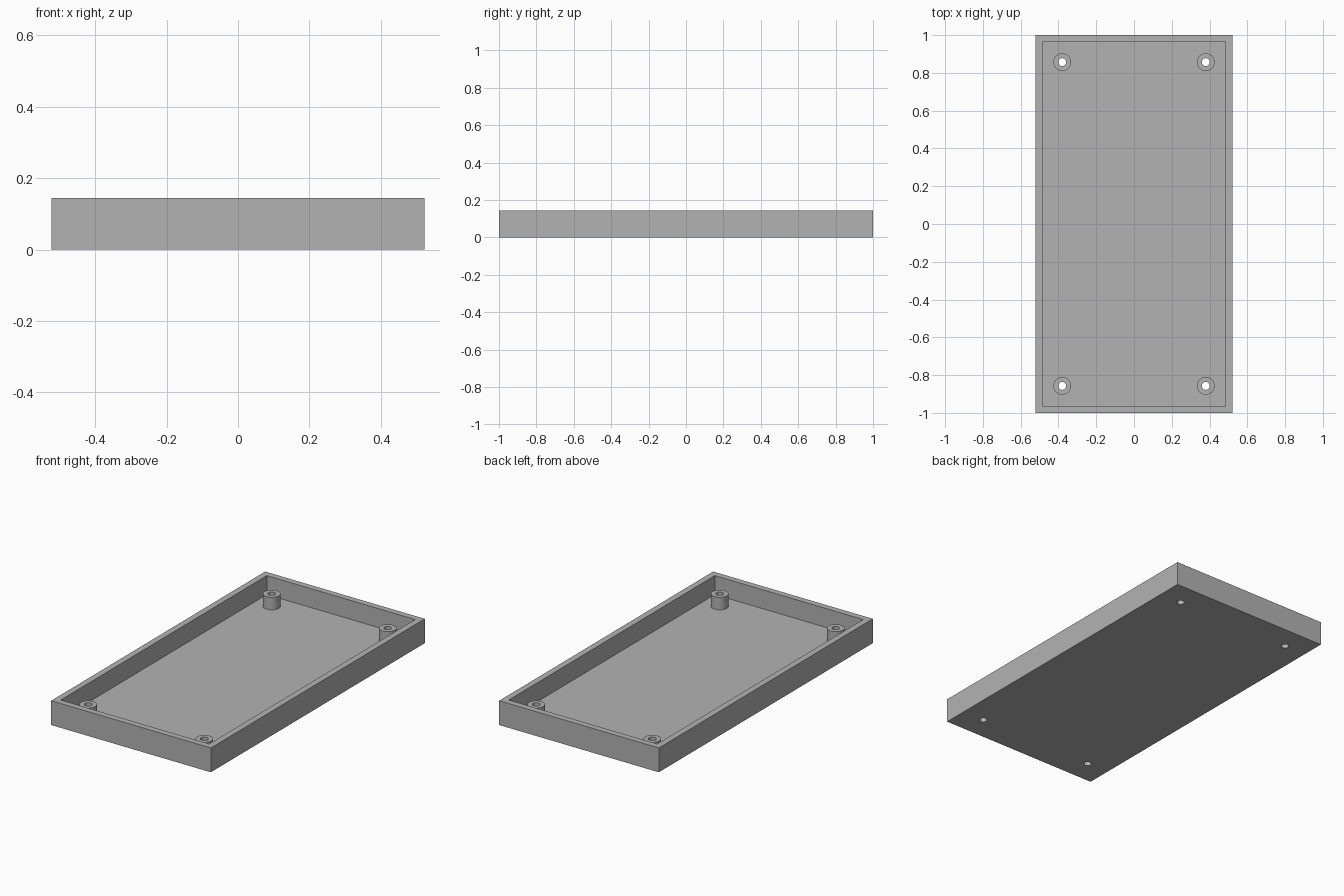
import bpy
import bmesh
from mathutils import Matrix

if "Cube" in bpy.data.objects:
    bpy.data.objects.remove(bpy.data.objects["Cube"], do_unlink=True)

WIDTH, LENGTH, HEIGHT = 1.045, 2.0, 0.144
WALL, FLOOR = 0.037, 0.032
POST_X, POST_Y, POST_TOP = 0.38, 0.857, 0.106
POST_R, HOLE_R = 0.047, 0.021
POSTS = [(x, y) for x in (-POST_X, POST_X) for y in (-POST_Y, POST_Y)]

grey = bpy.data.materials.new("plain grey")
grey.use_nodes = True
colour = (0.45, 0.45, 0.45, 1)
grey.diffuse_color = colour
grey.node_tree.nodes["Principled BSDF"].inputs["Base Color"].default_value = colour


def make_object(name, bm):
    mesh = bpy.data.meshes.new(name)
    bm.to_mesh(mesh)
    bm.free()
    mesh.materials.append(grey)
    obj = bpy.data.objects.new(name, mesh)
    bpy.context.collection.objects.link(obj)
    return obj


def add_box(bm, sx, sy, z0, z1):
    place = Matrix.Translation((0, 0, (z0 + z1) / 2)) @ Matrix.Diagonal((sx, sy, z1 - z0, 1))
    bmesh.ops.create_cube(bm, size=1, matrix=place)


def add_cylinder(bm, x, y, r, z0, z1):
    bmesh.ops.create_cone(bm, cap_ends=True, segments=48, radius1=r, radius2=r,
                          depth=z1 - z0, matrix=Matrix.Translation((x, y, (z0 + z1) / 2)))


def boolean(target, tool, operation):
    tool.hide_render = True
    mod = target.modifiers.new(operation.title(), "BOOLEAN")
    mod.operation, mod.solver, mod.object = operation, "EXACT", tool
    bpy.context.view_layer.objects.active = target
    bpy.ops.object.modifier_apply(modifier=mod.name)
    bpy.data.objects.remove(tool, do_unlink=True)


# Open tray
bm = bmesh.new()
add_box(bm, WIDTH, LENGTH, 0, HEIGHT)
tray = make_object("tray", bm)
bm = bmesh.new()
add_box(bm, WIDTH - 2 * WALL, LENGTH - 2 * WALL, FLOOR, HEIGHT + 0.1)
boolean(tray, make_object("cavity_cutter", bm), "DIFFERENCE")

# Mounting posts rising from the floor
bm = bmesh.new()
for x, y in POSTS:
    add_cylinder(bm, x, y, POST_R, FLOOR / 2, POST_TOP)
boolean(tray, make_object("mounting_posts", bm), "UNION")

# Screw holes through posts and floor
bm = bmesh.new()
for x, y in POSTS:
    add_cylinder(bm, x, y, HOLE_R, -0.1, HEIGHT + 0.1)
boolean(tray, make_object("hole_cutter", bm), "DIFFERENCE")

# Smooth the round walls, keep the corners sharp
bpy.ops.object.select_all(action="DESELECT")
tray.select_set(True)
bpy.context.view_layer.objects.active = tray
bpy.ops.object.shade_smooth_by_angle(angle=0.6)
